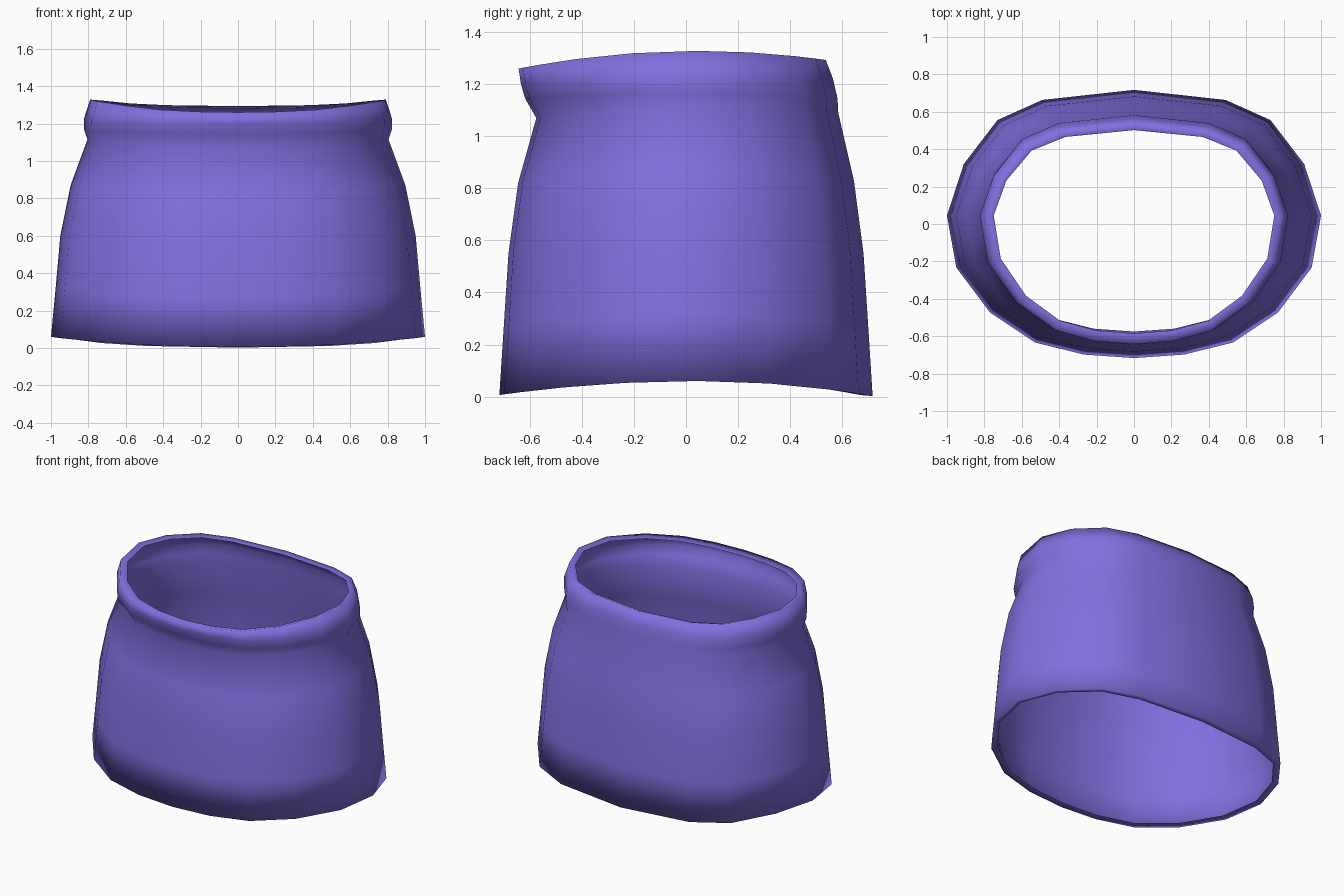
import bpy, bmesh

cube = bpy.data.objects.get("Cube")
if cube:
    bpy.data.objects.remove(cube, do_unlink=True)

# One fabric colour for the whole garment
fabric = bpy.data.materials.new("violet fabric")
fabric.use_nodes = True
COLOUR = (0.22, 0.16, 0.74, 1)
fabric.diffuse_color = COLOUR
bsdf = fabric.node_tree.nodes["Principled BSDF"]
bsdf.inputs["Base Color"].default_value = COLOUR
bsdf.inputs["Roughness"].default_value = 0.8

# Unit outline of half the cross-section, front centre to back centre
HALF = [(0, -1), (.27, -.975), (.53, -.89), (.77, -.68), (.95, -.365),
        (1, 0), (.91, .41), (.73, .76), (.49, .92), (0, 1)]
OUTLINE = HALF + [(-x, y) for x, y in HALF[-2:0:-1]]
MID_Y = 0.045


def loft(name, rings):
    """Each ring: half width, front y, back y, then z at side, front and back."""
    bm = bmesh.new()
    loops = []
    for w, yf, yb, zs, zf, zb in rings:
        loop = []
        for x, y in OUTLINE:
            depth = MID_Y - yf if y < 0 else yb - MID_Y
            end_z = zf if y < 0 else zb
            loop.append(bm.verts.new((x * w, MID_Y + y * depth,
                                      zs + (end_z - zs) * y * y)))
        loops.append(loop)
    n = len(OUTLINE)
    for a, b in zip(loops, loops[1:]):
        for i in range(n):
            j = (i + 1) % n
            bm.faces.new((a[i], a[j], b[j], b[i]))
    for f in bm.faces:
        f.smooth = True
    mesh = bpy.data.meshes.new(name)
    bm.to_mesh(mesh)
    bm.free()
    mesh.materials.append(fabric)
    obj = bpy.data.objects.new(name, mesh)
    bpy.context.collection.objects.link(obj)
    return obj


# Thin cloth in one piece, from the turned hem up to the rolled waistband
loft("skirt", [
    # turned-in hem
    (.960, -.680, .670, .068, .014, .006),
    (1.00, -.717, .717, .060, .006, .002),
    # flared body
    (.975, -.700, .700, .320, .270, .270),
    (.950, -.682, .682, .600, .550, .550),
    (.895, -.645, .645, .870, .820, .830),
    # gathered waist
    (.805, -.575, .585, 1.115, 1.07, 1.09),
    # bulging band
    (.822, -.618, .582, 1.165, 1.145, 1.145),
    (.824, -.634, .565, 1.225, 1.20, 1.22),
    (.790, -.643, .537, 1.328, 1.26, 1.293),
    # turned-in rim
    (.750, -.585, .502, 1.315, 1.248, 1.280),
])
